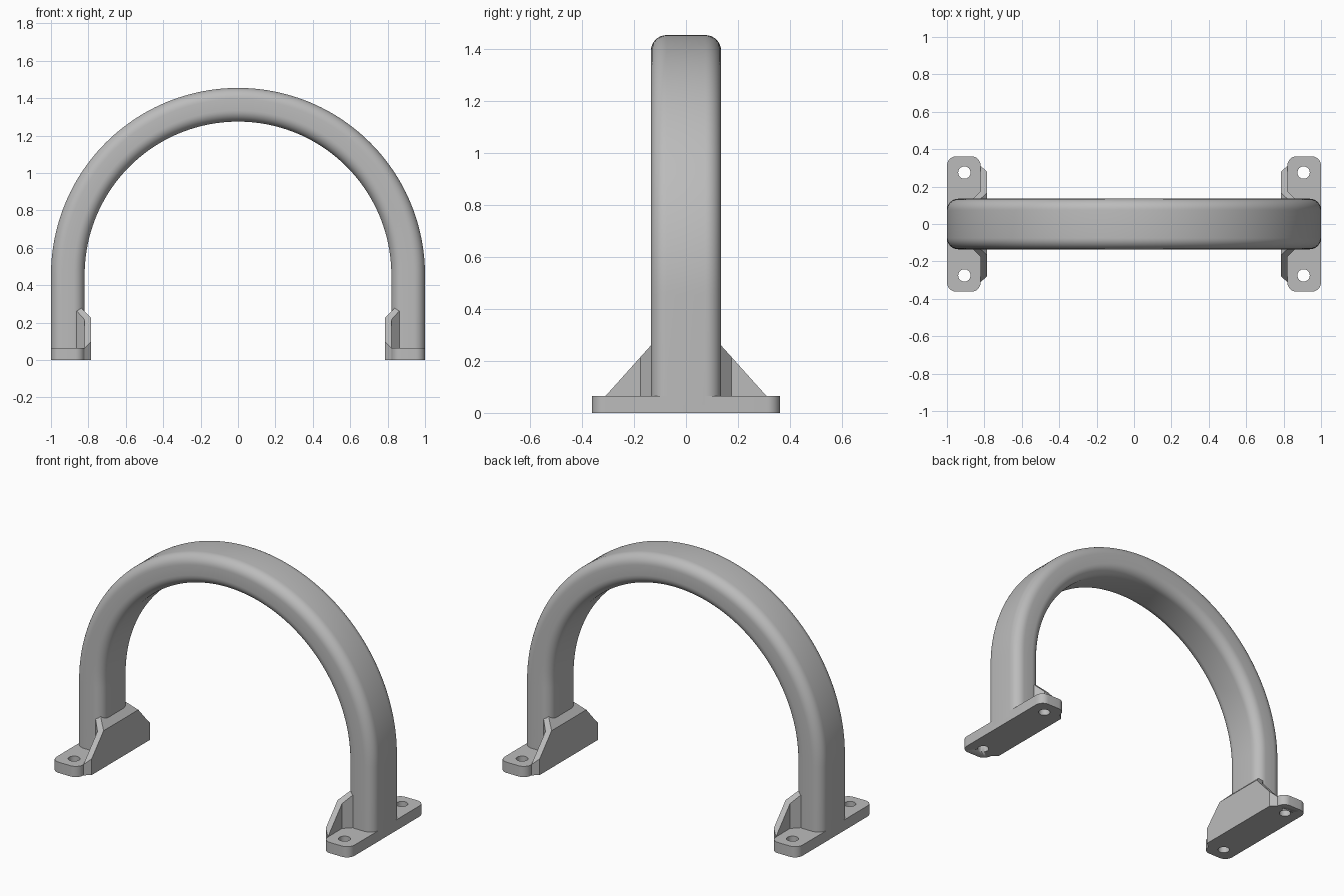
import bpy, bmesh
from math import pi, sin, cos, radians
from mathutils import Vector

cube = bpy.data.objects.get("Cube")
if cube:
    bpy.data.objects.remove(cube, do_unlink=True)

OUTER, INNER = 1.0, 0.82        # arch radii
HALF_DEPTH = 0.135              # arch half depth
CENTRE_Z = 0.455                # where the legs turn into the arc
PLATE_TOP = 0.065

grey = bpy.data.materials.new("light grey")
grey.use_nodes = True
colour = (0.5, 0.5, 0.5, 1)
grey.diffuse_color = colour
grey.node_tree.nodes["Principled BSDF"].inputs["Base Color"].default_value = colour


def finish(name, bm, angle=30):
    """Turn a bmesh into a shaded object."""
    bmesh.ops.recalc_face_normals(bm, faces=bm.faces[:])
    mesh = bpy.data.meshes.new(name)
    bm.to_mesh(mesh)
    bm.free()
    mesh.materials.append(grey)
    obj = bpy.data.objects.new(name, mesh)
    bpy.context.collection.objects.link(obj)
    bpy.ops.object.select_all(action='DESELECT')
    obj.select_set(True)
    bpy.context.view_layer.objects.active = obj
    bpy.ops.object.shade_smooth_by_angle(angle=radians(angle))
    return obj


def rounded_rect(x0, x1, half_y, radius, steps=8):
    """Outline of a rectangle with round corners."""
    points = []
    corners = [(x1 - radius, half_y - radius), (x0 + radius, half_y - radius),
               (x0 + radius, radius - half_y), (x1 - radius, radius - half_y)]
    for i, (cx, cy) in enumerate(corners):
        for k in range(steps + 1):
            a = pi / 2 * (i + k / steps)
            points.append((cx + radius * cos(a), cy + radius * sin(a)))
    return points


def prism(points, z0, z1, side=1):
    """Extrude a plan outline upwards."""
    bm = bmesh.new()
    face = bm.faces.new([bm.verts.new((x * side, y, z0)) for x, y in points])
    ext = bmesh.ops.extrude_face_region(bm, geom=[face])
    top = [v for v in ext["geom"] if isinstance(v, bmesh.types.BMVert)]
    bmesh.ops.translate(bm, verts=top, vec=(0, 0, z1 - z0))
    bmesh.ops.recalc_face_normals(bm, faces=bm.faces[:])
    return bm


# Arch: rounded section swept up one leg, round the arc and down the other
section = rounded_rect(INNER, OUTER, HALF_DEPTH, 0.06)
arc_steps = 96
stations = [(0, 0.03)]
stations += [(pi * i / arc_steps, CENTRE_Z) for i in range(arc_steps + 1)]
stations += [(pi, 0.03)]
bm = bmesh.new()
rings = [[bm.verts.new((r * cos(a), y, z + r * sin(a))) for r, y in section]
         for a, z in stations]
count = len(section)
for lower, upper in zip(rings, rings[1:]):
    for i in range(count):
        j = (i + 1) % count
        bm.faces.new((lower[i], lower[j], upper[j], upper[i]))
bm.faces.new(rings[0])
bm.faces.new(rings[-1])
finish("arch", bm)

# Plan outline of a gusset, chamfered at its ends and against the leg
half_plan = [(0.785, 0.28), (0.82, 0.31), (0.82, 0.175), (0.88, 0.115)]
gusset_plan = half_plan + [(x, -y) for x, y in reversed(half_plan)]

for side, label in ((1, "left"), (-1, "right")):
    # Base plate with two screw holes
    plate = finish(label + "_base_plate",
                   prism(rounded_rect(INNER, OUTER, 0.362, 0.05), 0, PLATE_TOP, side))
    bm = bmesh.new()
    for y in (-0.275, 0.275):
        made = bmesh.ops.create_cone(bm, cap_ends=True, segments=32, radius1=0.033,
                                     radius2=0.033, depth=0.3)
        bmesh.ops.translate(bm, verts=made["verts"], vec=(0.907 * side, y, 0))
    cutter = finish(label + "_hole_cutter", bm)
    cutter.hide_render = True
    cut = plate.modifiers.new("holes", 'BOOLEAN')
    cut.operation = 'DIFFERENCE'
    cut.solver = 'EXACT'
    cut.object = cutter
    bpy.context.view_layer.objects.active = plate
    bpy.ops.object.modifier_apply(modifier=cut.name)
    bpy.data.objects.remove(cutter, do_unlink=True)

    # Gusset: prism trimmed by two sloping planes and a bevelled top
    bm = prism(gusset_plan, 0, 0.5, side)
    planes = [((0, 0.31, PLATE_TOP), (0, 0.195, 0.175)),
              ((0, -0.31, PLATE_TOP), (0, -0.195, 0.175)),
              ((0.785 * side, 0, 0.225), (-side, 0, 1))]
    for point, normal in planes:
        bmesh.ops.bisect_plane(bm, geom=bm.verts[:] + bm.edges[:] + bm.faces[:],
                               plane_co=point, plane_no=Vector(normal).normalized(),
                               clear_outer=True)
        rim = [e for e in bm.edges if e.is_boundary]
        bmesh.ops.holes_fill(bm, edges=rim, sides=0)
    finish(label + "_gusset", bm, 20)
